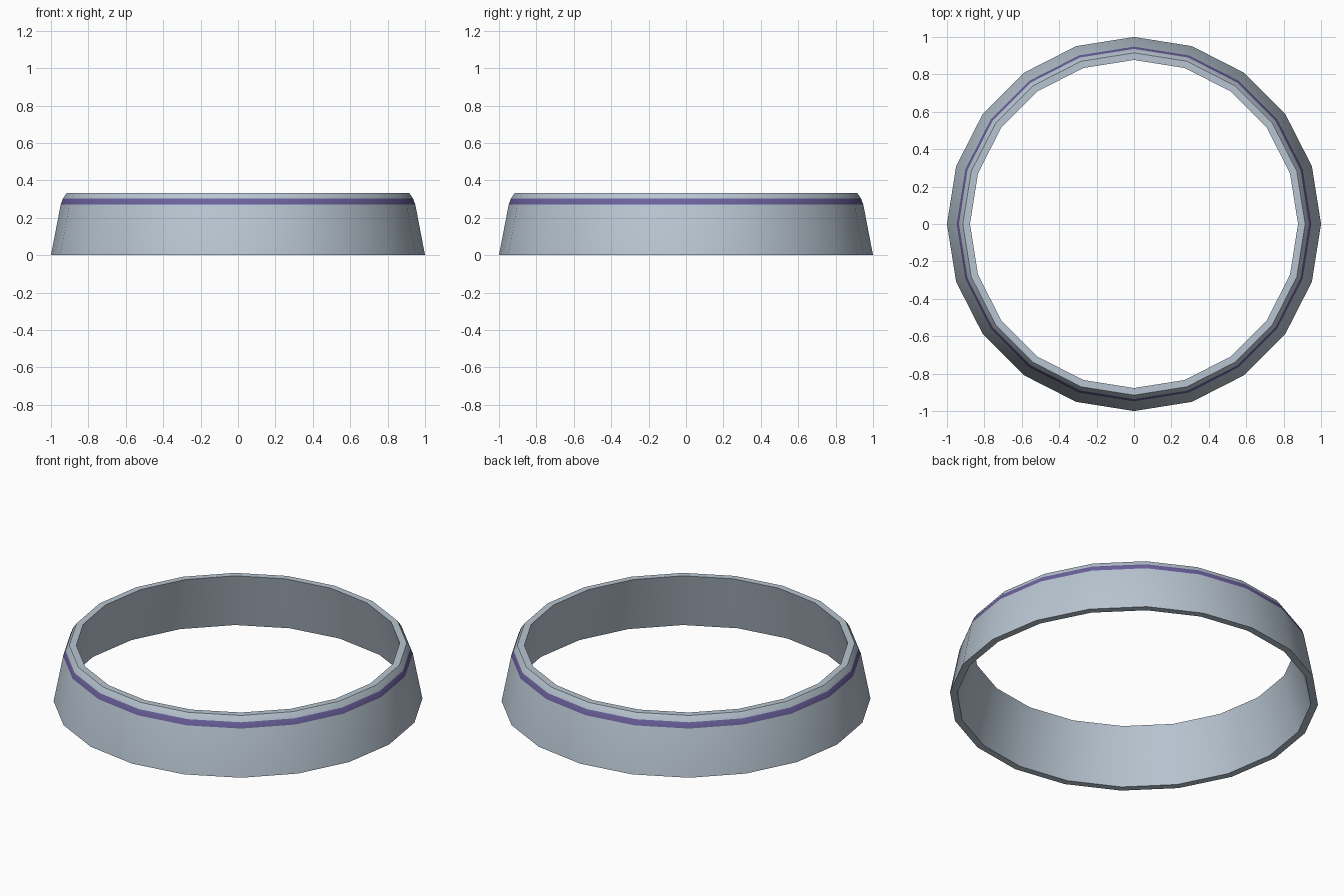
import bpy, bmesh, math

if "Cube" in bpy.data.objects:
    bpy.data.objects.remove(bpy.data.objects["Cube"])

SIDES = 20

def material(name, rgb):
    m = bpy.data.materials.new(name)
    m.diffuse_color = (*rgb, 1)
    m.use_nodes = True
    m.node_tree.nodes["Principled BSDF"].inputs["Base Color"].default_value = m.diffuse_color
    return m

grey = material("pale blue grey", (0.48, 0.56, 0.64))
purple = material("muted purple", (0.15, 0.12, 0.34))

# Closed ring cross-section (radius, height), from the outer foot upwards
profile = [(1.0, 0.0), (0.948, 0.27), (0.936, 0.302), (0.915, 0.333),
           (0.877, 0.333), (0.96, 0.0)]
STRIPE = 1  # profile segment carrying the painted stripe

# Sweep the section around z
bm = bmesh.new()
rings = []
for i in range(SIDES):
    a = math.tau * i / SIDES
    rings.append([bm.verts.new((r * math.cos(a), r * math.sin(a), z))
                  for r, z in profile])
for i in range(SIDES):
    r0, r1 = rings[i], rings[(i + 1) % SIDES]
    for j in range(len(profile)):
        k = (j + 1) % len(profile)
        f = bm.faces.new((r0[j], r1[j], r1[k], r0[k]))
        f.material_index = 1 if j == STRIPE else 0
bmesh.ops.recalc_face_normals(bm, faces=bm.faces)

mesh = bpy.data.meshes.new("tapered_ring")
bm.to_mesh(mesh)
bm.free()
mesh.materials.append(grey)
mesh.materials.append(purple)
ring = bpy.data.objects.new("tapered_ring", mesh)
bpy.context.collection.objects.link(ring)

# Smooth around the ring, crisp at the rims
bpy.context.view_layer.objects.active = ring
ring.select_set(True)
bpy.ops.object.shade_smooth_by_angle(angle=math.radians(30))
